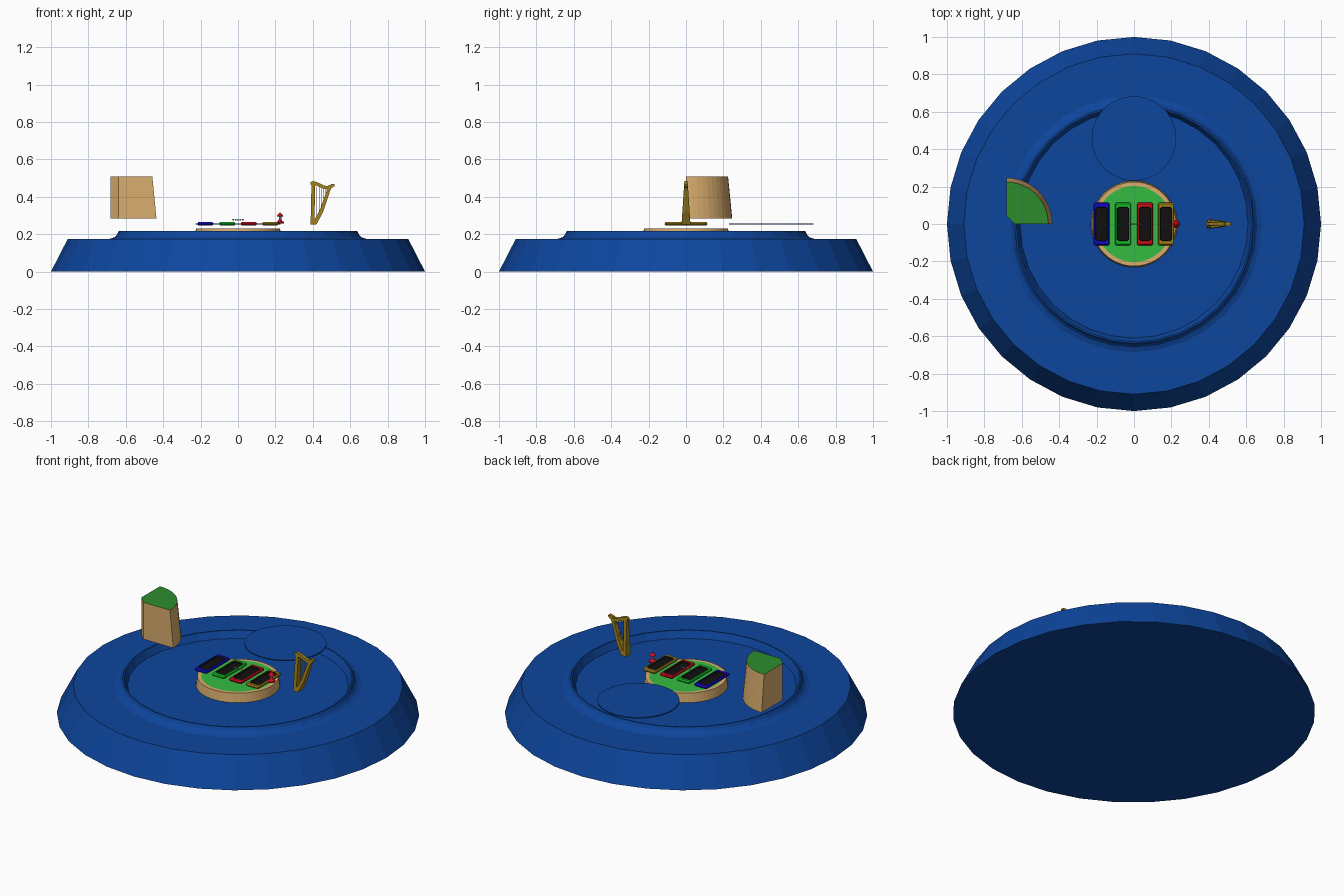
import bpy, math
from math import cos, sin, pi

if "Cube" in bpy.data.objects:
    bpy.data.objects.remove(bpy.data.objects["Cube"])


def mat(name, r, g, b):
    m = bpy.data.materials.new(name)
    m.diffuse_color = (r, g, b, 1)
    m.use_nodes = True
    m.node_tree.nodes["Principled BSDF"].inputs["Base Color"].default_value = m.diffuse_color
    return m


BLUE = mat("sea_blue", .004, .061, .34)
TAN = mat("sand_tan", .70, .42, .155)
GRASS = mat("grass_green", .035, .50, .054)
LEAF = mat("leaf_green", .027, .262, .027)
GOLD = mat("old_gold", .35, .22, .012)
RED = mat("red", .61, .005, .012)
BLACK = mat("black", .005, .005, .005)
TILE_BLUE = mat("bright_blue", .007, .003, .57)
TILE_GREEN = mat("bright_green", .007, .51, .021)
GREY = mat("light_grey", .45, .45, .45)


def loft(name, rings, mats, bands=None, top=0):
    """Join closed rings of equal length; bands = material of each band, top = of the end cap."""
    n = len(rings[0])
    verts = [p for r in rings for p in r]
    faces, ids = [list(range(n))[::-1]], [0]
    for k in range(len(rings) - 1):
        for i in range(n):
            j = (i + 1) % n
            faces.append((k * n + i, k * n + j, (k + 1) * n + j, (k + 1) * n + i))
            ids.append(bands[k] if bands else 0)
    faces.append(list(range((len(rings) - 1) * n, len(rings) * n)))
    ids.append(top)
    me = bpy.data.meshes.new(name)
    me.from_pydata(verts, [], faces)
    for m in mats:
        me.materials.append(m)
    for p, i in zip(me.polygons, ids):
        p.material_index = i
    ob = bpy.data.objects.new(name, me)
    bpy.context.collection.objects.link(ob)
    return ob


def circle(r, z, n, cx=0, cy=0):
    return [(cx + r * cos(2 * pi * i / n), cy + r * sin(2 * pi * i / n), z) for i in range(n)]


def lathe(name, profile, n, mats, cx=0, cy=0, **kw):
    return loft(name, [circle(r, z, n, cx, cy) for r, z in profile], mats, **kw)


# Round base with a raised, hollow rim
lathe("base", [(1, 0), (.91, .175), (.685, .175), (.66, .184), (.647, .198),
               (.638, .216), (.63, .216), (.61, .175)], 32, [BLUE])

# Thin floating disc at the back
lathe("back_disc", [(.226, .251), (.226, .258)], 48, [BLUE], cy=.457)

# Round island in the middle with a grass top
lathe("island", [(.25, .01), (.225, .23), (.203, .23)], 48, [TAN, GRASS], top=1)


# Quarter island with a clipped inner corner
def quarter(r, z, x0=-.683, cut=.045, n=12):
    arc = [(x0 + r * cos(pi / 2 * i / n), r * sin(pi / 2 * i / n), z) for i in range(n + 1)]
    return arc + [(x0, cut, z), (x0 + cut, 0, z)]


loft("quarter_island", [quarter(.247, .284), quarter(.225, .508)], [TAN, LEAF], top=1)


# Four framed tiles
def rect(cx, hx, hy, z, c):
    pts = [(hx, -hy + c), (hx, hy - c), (hx - c, hy), (-hx + c, hy),
           (-hx, hy - c), (-hx, -hy + c), (-hx + c, -hy), (hx - c, -hy)]
    return [(cx + x, y, z) for x, y in pts]


for cx, frame, label in [(-.174, TILE_BLUE, "blue"), (-.058, TILE_GREEN, "green"),
                         (.058, RED, "red"), (.172, GOLD, "gold")]:
    loft(label + "_tile", [rect(cx, .038, .108, .247, .006), rect(cx, .043, .114, .252, .006),
                           rect(cx, .043, .114, .258, .006), rect(cx, .038, .108, .265, .006),
                           rect(cx, .032, .092, .265, .01), rect(cx, .029, .089, .258, .01)],
         [frame, BLACK], bands=[0, 0, 0, 0, 1], top=1)

# Small beads floating over the middle
for i in range(-2, 3):
    lathe("bead", [(.003, .273), (.006, .277), (.003, .281)], 6, [GREY], cx=i * .013)

# Small red token with a grey post and a cap
lathe("token", [(.022, .256), (.022, .264), (.012, .27), (.007, .28), (.007, .294),
                (.018, .296), (.012, .305), (.003, .315)], 10, [RED, GREY], cx=.225,
      bands=[0, 0, 0, 1, 0, 0, 0])


# Harp: flat outlines in x and z, thinner in y toward the top
def slab(name, outline, scale=1.0, material=GOLD):
    def side(s):
        return [(x, s * scale * (.024 - .015 * (z - .25) / .23), z) for x, z in outline]
    return loft(name, [side(1), side(-1)], [material])


slab("harp_column", [(.388, .252), (.408, .252), (.413, .47), (.393, .475)])
slab("harp_soundboard", [(.395, .252), (.42, .252), (.455, .32), (.492, .43),
                         (.505, .46), (.485, .462), (.47, .42), (.438, .33)])
slab("harp_neck", [(.387, .465), (.387, .478), (.40, .484), (.43, .476), (.455, .462),
                   (.48, .456), (.50, .468), (.517, .468), (.517, .458), (.495, .442),
                   (.47, .440), (.445, .448), (.42, .46)])
for i in range(5):
    x = .422 + i * .012
    low = .285 + i * .028
    lathe("harp_string", [(.0016, low), (.0016, .455)], 5, [GREY], cx=x)
